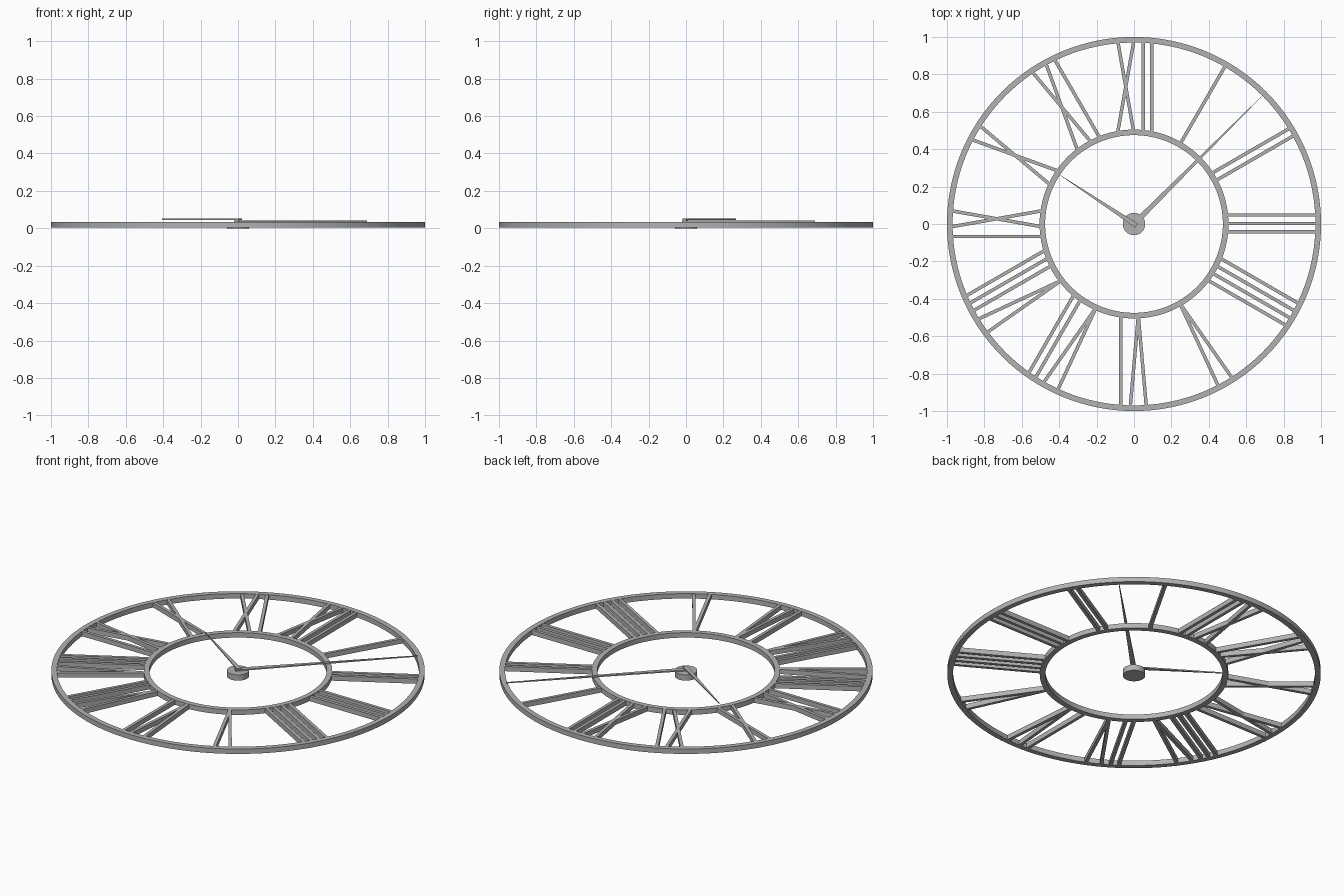
import bpy, bmesh
from math import cos, sin, radians, pi
from mathutils import Vector

if "Cube" in bpy.data.objects:
    bpy.data.objects.remove(bpy.data.objects["Cube"], do_unlink=True)

metal = bpy.data.materials.new("grey metal")
metal.use_nodes = True
GREY = (0.45, 0.45, 0.45, 1)
metal.diffuse_color = GREY
metal.node_tree.nodes["Principled BSDF"].inputs["Base Color"].default_value = GREY

Z0, Z1 = 0.005, 0.034   # frame thickness range
BAR = 0.018             # numeral bar width


def finish(name, bm, smooth=False):
    bmesh.ops.recalc_face_normals(bm, faces=bm.faces[:])
    mesh = bpy.data.meshes.new(name)
    bm.to_mesh(mesh)
    bm.free()
    mesh.materials.append(metal)
    ob = bpy.data.objects.new(name, mesh)
    bpy.context.collection.objects.link(ob)
    if smooth:
        bpy.ops.object.select_all(action="DESELECT")
        ob.select_set(True)
        bpy.context.view_layer.objects.active = ob
        bpy.ops.object.shade_smooth_by_angle(angle=radians(30))
    return ob


def prism(bm, outline, z0, z1):
    """Extrude a flat outline between two heights."""
    face = bm.faces.new([bm.verts.new((p[0], p[1], z0)) for p in outline])
    top = bmesh.ops.extrude_face_region(bm, geom=[face])["geom"]
    verts = [v for v in top if isinstance(v, bmesh.types.BMVert)]
    bmesh.ops.translate(bm, verts=verts, vec=(0, 0, z1 - z0))


def ring(name, r_in, r_out, n=128):
    bm = bmesh.new()
    profile = [(r_in, Z0), (r_out, Z0), (r_out, Z1), (r_in, Z1)]
    loops = [[bm.verts.new((r * cos(2 * pi * i / n), r * sin(2 * pi * i / n), z))
              for r, z in profile] for i in range(n)]
    for i in range(n):
        a, b = loops[i], loops[(i + 1) % n]
        for k in range(4):
            j = (k + 1) % 4
            bm.faces.new((a[k], a[j], b[j], b[k]))
    finish(name, bm, True)


def disc(name, r, z0, z1, n=48):
    bm = bmesh.new()
    prism(bm, [(r * cos(2 * pi * i / n), r * sin(2 * pi * i / n)) for i in range(n)], z0, z1)
    finish(name, bm, True)


def strokes(text, start):
    """Turn a numeral into (inner offset, outer offset) bars, clockwise from start."""
    t, h, out = start, 0.043, []
    for ch in text:
        if ch == "I":
            out.append((t, t))
            t -= 0.045
        else:
            c = t - h
            if ch == "V":
                out += [(c, c + h), (c, c - h)]
            else:
                out += [(c + h, c - h), (c - h, c + h)]
            t = c - 0.094
    return out


def numeral(name, bars, angle):
    a = radians(angle)
    u, v = Vector((cos(a), sin(a))), Vector((-sin(a), cos(a)))
    bm = bmesh.new()
    for t_in, t_out in bars:
        p, q = u * 0.49 + v * t_in, u * 0.978 + v * t_out
        side = (q - p).normalized().orthogonal() * BAR / 2
        prism(bm, [p - side, q - side, q + side, p + side], Z0, Z1 - 0.001)
    finish(name, bm)


def hand(name, tip, width, z0, z1):
    tip = Vector(tip)
    d = tip.normalized()
    side = d.orthogonal() * width / 2
    tail = -d * 0.016
    bm = bmesh.new()
    prism(bm, [tail - side, tip - side * 0.04, tip + side * 0.04, tail + side], z0, z1)
    finish(name, bm)


# Frame
ring("outer_ring", 0.97, 1.0)
ring("inner_ring", 0.475, 0.505)

# Numerals: text and tangential offset of the first stroke
numerals = [("I", 0), ("II", 0.027), ("III", 0.048), ("IIII", 0.072),
            ("V", 0.043), ("IV", 0), ("IIV", 0), ("IIIV", 0),
            ("IX", 0), ("X", 0.043), ("XI", 0.065), ("XII", 0.087)]
for hour, (text, start) in enumerate(numerals, 1):
    if hour in (6, 7, 8, 9):
        # these read the other way round the dial, bars first from the low side
        h, bars_n = 0.043, len(text) - 1
        first, centre = {6: (-0.07, 0.023), 7: (-0.089, 0.048),
                         8: (-0.116, 0.067), 9: (0.067, -0.028)}[hour]
        bars = [(first + 0.044 * i, first + 0.044 * i) for i in range(bars_n)]
        if text[-1] == "V":
            bars += [(centre, centre + h), (centre, centre - h)]
        else:
            bars += [(centre + h, centre - h), (centre - h, centre + h)]
    else:
        bars = strokes(text, start)
    numeral("numeral_%d" % hour, bars, 90 - 30 * hour)

# Centre and hands
disc("hub", 0.06, 0.0, Z1)
disc("hand_pin", 0.012, Z1, 0.046, 24)
hand("minute_hand", (0.69, 0.69), 0.03, 0.035, 0.042)
hand("hour_hand", (-0.405, 0.268), 0.026, 0.045, 0.052)
